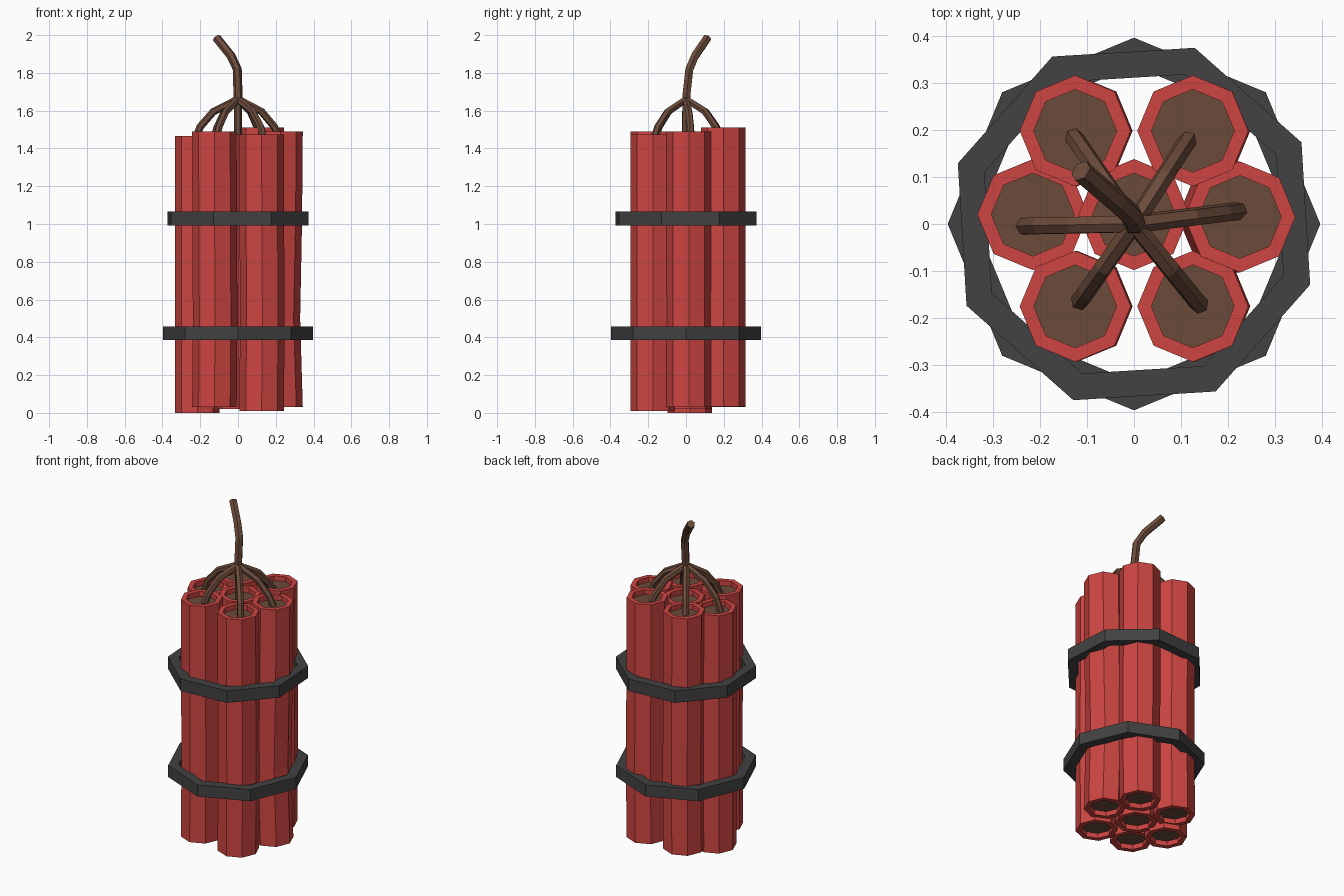
import bpy, bmesh
from math import sin, cos, pi, radians
from mathutils import Vector

if "Cube" in bpy.data.objects:
    bpy.data.objects.remove(bpy.data.objects["Cube"])


def material(name, rgb):
    m = bpy.data.materials.new(name)
    m.diffuse_color = (*rgb, 1)
    m.use_nodes = True
    m.node_tree.nodes["Principled BSDF"].inputs["Base Color"].default_value = m.diffuse_color
    return m


RED = material("red_paper", (0.61, 0.06, 0.053))
BROWN = material("brown", (0.147, 0.07, 0.042))
DARK = material("dark_strap", (0.054, 0.054, 0.054))


def circle(center, r, n, turn=0.0, u=Vector((1, 0, 0)), v=Vector((0, 1, 0))):
    return [Vector(center) + r * (cos(turn + 2 * pi * i / n) * u + sin(turn + 2 * pi * i / n) * v)
            for i in range(n)]


def skin(name, rings, mats, capped=True, closed=False, cap_mat=0):
    """Bridge a list of rings with flat quads and optionally cap the ends."""
    bm = bmesh.new()
    vs = [[bm.verts.new(p) for p in ring] for ring in rings]
    n = len(rings[0])
    pairs = list(zip(vs, vs[1:])) + ([(vs[-1], vs[0])] if closed else [])
    for a, b in pairs:
        for i in range(n):
            j = (i + 1) % n
            bm.faces.new((a[i], a[j], b[j], b[i]))
    if capped:
        for ring in (vs[0][::-1], vs[-1]):
            bm.faces.new(ring).material_index = cap_mat
    bmesh.ops.recalc_face_normals(bm, faces=bm.faces)
    mesh = bpy.data.meshes.new(name)
    bm.to_mesh(mesh)
    bm.free()
    for m in mats:
        mesh.materials.append(m)
    obj = bpy.data.objects.new(name, mesh)
    bpy.context.collection.objects.link(obj)
    return obj


def cord(name, path, r, sides=6):
    """Faceted tube following a few points."""
    pts = [Vector(p) for p in path]
    u = Vector((1, 0, 0))
    rings = []
    for i, p in enumerate(pts):
        t = (pts[min(i + 1, len(pts) - 1)] - pts[max(i - 1, 0)]).normalized()
        u = (u - t * u.dot(t)).normalized()
        rings.append(circle(p, r, sides, 0, u, t.cross(u)))
    return skin(name, rings, [BROWN])


# Sticks: x, y, bottom, top, sideways bow, fuse end x, fuse end y
R_OUT, R_IN, RECESS = 0.118, 0.088, 0.03
sticks = [
    (0.0, 0.02, 0.02, 1.475, 0.0, 0.0, 0.0),
    (-0.215, 0.02, 0.0, 1.465, 0.0, -0.25, -0.005),
    (0.225, 0.015, 0.03, 1.49, -0.014, 0.24, 0.03),
    (-0.125, 0.198, 0.03, 1.49, 0.004, -0.138, 0.2),
    (0.125, 0.198, 0.035, 1.51, 0.004, 0.125, 0.195),
    (-0.125, -0.175, 0.03, 1.49, 0.004, -0.125, -0.178),
    (0.125, -0.175, 0.01, 1.475, 0.004, 0.15, -0.185),
]
HUB = Vector((0, 0, 1.66))
for k, (x, y, z0, z1, bow, fx, fy) in enumerate(sticks):
    profile = [(R_IN, z0 + RECESS, 0), (R_IN, z0, 0), (R_OUT, z0, 0), (R_OUT, 0.5, bow),
               (R_OUT, 1.0, bow * 0.3), (R_OUT, z1, 0), (R_IN, z1, 0), (R_IN, z1 - RECESS, 0)]
    skin(f"stick_{k}", [circle((x + b, y, z), r, 8) for r, z, b in profile],
         [RED, BROWN], cap_mat=1)
    # Branch fuse bending from the hub down into the stick
    end = z1 - RECESS - 0.02
    cord(f"branch_fuse_{k}", [HUB, (fx * 0.52, fy * 0.52, 1.595),
                              (fx * 0.8, fy * 0.8, 1.515), (fx * 0.95, fy * 0.95, end)], 0.02)

# Main fuse
cord("main_fuse", [(0, 0, 1.64), (0, 0.003, 1.69), (-0.004, 0.018, 1.82),
                   (-0.037, 0.048, 1.89), (-0.113, 0.113, 1.985)], 0.024)

# Octagonal straps
for name, z0, z1, turn in (("lower_strap", 0.385, 0.457, 0), ("upper_strap", 0.992, 1.066, 26)):
    section = [(0.336, z0), (0.396, z0), (0.396, z1), (0.336, z1)]
    skin(name, [circle((0, 0, z), r, 8, radians(turn)) for r, z in section],
         [DARK], capped=False, closed=True)
